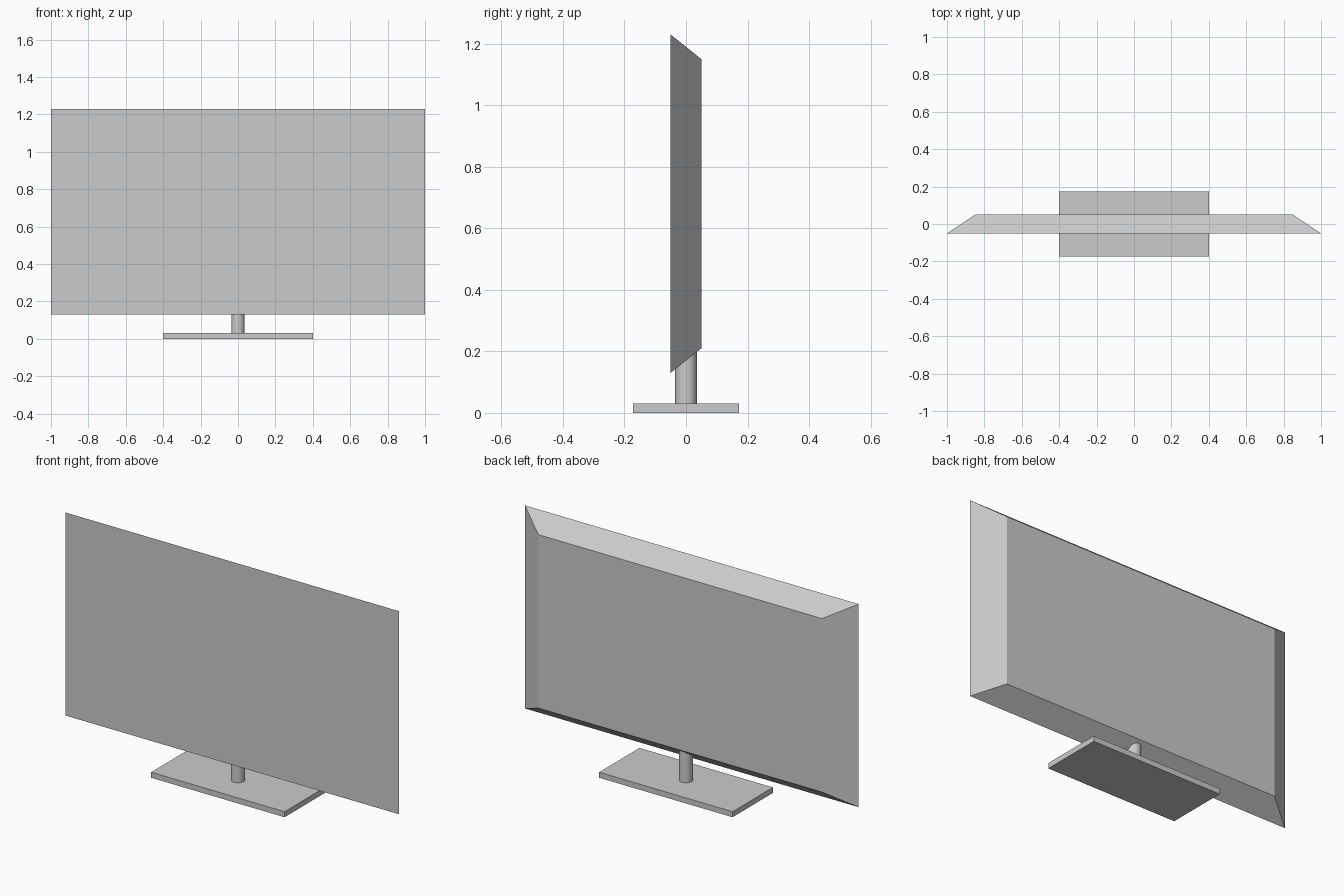
import bpy
import bmesh
import math

old = bpy.data.objects.get("Cube")
if old:
    bpy.data.objects.remove(old, do_unlink=True)

grey = bpy.data.materials.new("plain_grey")
grey.use_nodes = True
colour = (0.6, 0.6, 0.6, 1.0)
grey.diffuse_color = colour
grey.node_tree.nodes["Principled BSDF"].inputs["Base Color"].default_value = colour


def add_box(name, size, centre):
    bpy.ops.mesh.primitive_cube_add(size=1, location=centre)
    obj = bpy.context.object
    obj.name = name
    obj.scale = size
    bpy.ops.object.transform_apply(location=False, rotation=False, scale=True)
    obj.data.materials.append(grey)
    return obj


# Screen: slab whose back face is smaller, giving four sloped edges
screen = add_box("screen", (2.0, 0.1, 1.1), (0, 0, 0.68))
bm = bmesh.new()
bm.from_mesh(screen.data)
for v in bm.verts:
    if v.co.y > 0:
        v.co.x *= 0.85
        v.co.z -= math.copysign(0.08, v.co.z)
bm.to_mesh(screen.data)
bm.free()

# Flat stand base
add_box("stand_base", (0.8, 0.345, 0.03), (0, 0, 0.015))

# Round stand post, running up into the screen
bpy.ops.mesh.primitive_cylinder_add(vertices=32, radius=0.035, depth=0.19,
                                    location=(0, 0, 0.125))
post = bpy.context.object
post.name = "stand_post"
post.data.materials.append(grey)
bpy.ops.object.shade_smooth_by_angle(angle=math.radians(30))
